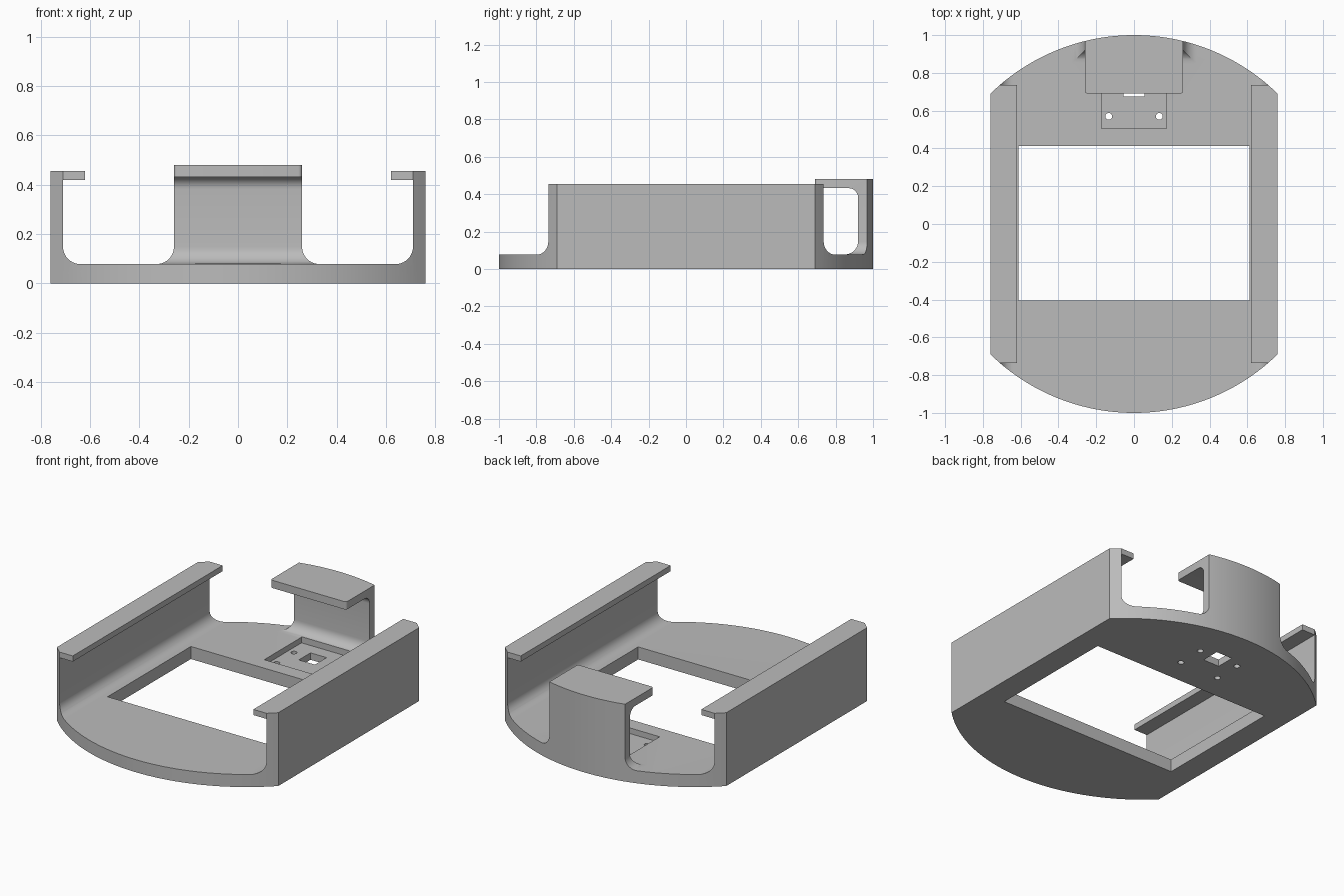
import bpy, bmesh, math
from mathutils import Matrix, Vector

cube = bpy.data.objects.get("Cube")
if cube:
    bpy.data.objects.remove(cube, do_unlink=True)

grey = bpy.data.materials.new("mid_grey")
grey.use_nodes = True
grey.diffuse_color = (0.5, 0.5, 0.5, 1)
grey.node_tree.nodes["Principled BSDF"].inputs["Base Color"].default_value = (0.5, 0.5, 0.5, 1)

BASE, FILLET, WALL_TOP = 0.078, 0.07, 0.455


def arc(cx, cy, r, start, end, steps=10):
    angles = [math.radians(start + (end - start) * i / steps) for i in range(steps + 1)]
    return [(cx + r * math.cos(a), cy + r * math.sin(a)) for a in angles]


def make_object(name, bm):
    bmesh.ops.recalc_face_normals(bm, faces=bm.faces[:])
    mesh = bpy.data.meshes.new(name)
    bm.to_mesh(mesh)
    bm.free()
    mesh.materials.append(grey)
    obj = bpy.data.objects.new(name, mesh)
    bpy.context.collection.objects.link(obj)
    return obj


def prism(name, points, axis, low, high, round_y=None):
    """Extrude a closed profile along an axis."""
    place = {"x": lambda u, v, t: (t, u, v),
             "y": lambda u, v, t: (u, t, v),
             "z": lambda u, v, t: (u, v, t)}[axis]
    bm = bmesh.new()
    face = bm.faces.new([bm.verts.new(place(u, v, low)) for u, v in points])
    moved = bmesh.ops.extrude_face_region(bm, geom=[face])["geom"]
    offset = Vector(place(0, 0, high - low))
    bmesh.ops.translate(bm, vec=offset, verts=[v for v in moved if isinstance(v, bmesh.types.BMVert)])
    if round_y is not None:
        edges = [e for e in bm.edges
                 if all(abs(v.co.y - round_y) < 1e-4 for v in e.verts)
                 and abs(e.verts[0].co.z - e.verts[1].co.z) > 0.01]
        bmesh.ops.bevel(bm, geom=edges, offset=0.015, segments=4, profile=0.5, affect='EDGES')
    return make_object(name, bm)


def box(name, x0, x1, y0, y1, z0, z1):
    return prism(name, [(x0, y0), (x1, y0), (x1, y1), (x0, y1)], "z", z0, z1)


def combine(target, tool, operation):
    """Apply one boolean and discard its tool."""
    tool.hide_render = True
    mod = target.modifiers.new("combine", 'BOOLEAN')
    mod.operation, mod.solver, mod.object = operation, 'EXACT', tool
    graph = bpy.context.evaluated_depsgraph_get()
    mesh = bpy.data.meshes.new_from_object(target.evaluated_get(graph))
    target.modifiers.clear()
    target.data = mesh
    bpy.data.objects.remove(tool, do_unlink=True)


# Channel cross-section: floor, two filleted side walls
right_half = arc(0.71 - FILLET, BASE + FILLET, FILLET, -90, 0) + [(0.71, WALL_TOP), (0.76, WALL_TOP), (0.76, 0)]
left_half = [(-x, z) for x, z in reversed(right_half)]
holder = prism("phone_holder_body", right_half + left_half, "y", -1.1, 1.1)

# Rear hooked clip with rounded inside corners
hook = [(1.1, 0.05), (1.1, 0.48), (0.69, 0.48), (0.69, 0.432)]
hook += arc(0.87, 0.382, 0.05, 90, 0) + [(0.92, 0.05)]
combine(holder, prism("rear_clip", hook, "x", -0.26, 0.26, round_y=0.69), 'UNION')

# Flared foot around the clip
bm = bmesh.new()
rings = []
profile = [(FILLET, 0.04)] + [(FILLET + u, v) for u, v in arc(0, BASE + FILLET, FILLET, -90, -180)]
for spread, z in profile:
    half, front = 0.26 + spread, 0.92 - spread
    rings.append([bm.verts.new(p) for p in
                  ((-half, front, z), (half, front, z), (half, 1.1, z), (-half, 1.1, z))])
for low, high in zip(rings, rings[1:]):
    for i in range(4):
        j = (i + 1) % 4
        bm.faces.new((low[i], low[j], high[j], high[i]))
bm.faces.new(rings[0])
bm.faces.new(rings[-1])
combine(holder, make_object("clip_foot", bm), 'UNION')

# Trim everything to the curved front and back outline
half_angle = math.degrees(math.asin(0.76 / 1.087))
back = arc(0, -0.087, 1.087, 90 - half_angle, 90 + half_angle, 48)
outline = back + [(-x, -y) for x, y in back]
combine(holder, prism("outline_trim", outline, "z", -0.1, 0.7), 'INTERSECT')

# Inward lips on the side walls
for side in (-1, 1):
    x0, x1 = sorted((side * 0.62, side * 0.73))
    lip = box("side_lip", x0, x1, -0.735, 0.735, 0.42, WALL_TOP)
    combine(lip, prism("lip_trim", outline, "z", -0.1, 0.7), 'INTERSECT')
    combine(holder, lip, 'UNION')

# Large floor opening, connector pocket, cable slot and screw holes
combine(holder, box("floor_opening", -0.612, 0.612, -0.405, 0.412, -0.1, 0.2), 'DIFFERENCE')
combine(holder, box("connector_pocket", -0.173, 0.173, 0.505, 0.87, 0.043, 0.1), 'DIFFERENCE')
combine(holder, box("cable_slot", -0.055, 0.055, 0.675, 0.79, -0.1, 0.06), 'DIFFERENCE')
for x in (-0.134, 0.134):
    for y in (0.57, 0.74):
        combine(holder, prism("screw_hole", arc(x, y, 0.018, 0, 345, 23), "z", -0.1, 0.06), 'DIFFERENCE')

# Smooth the curves and keep the hard edges
bpy.ops.object.select_all(action='DESELECT')
holder.select_set(True)
bpy.context.view_layer.objects.active = holder
bpy.ops.object.shade_smooth_by_angle(angle=math.radians(25))
